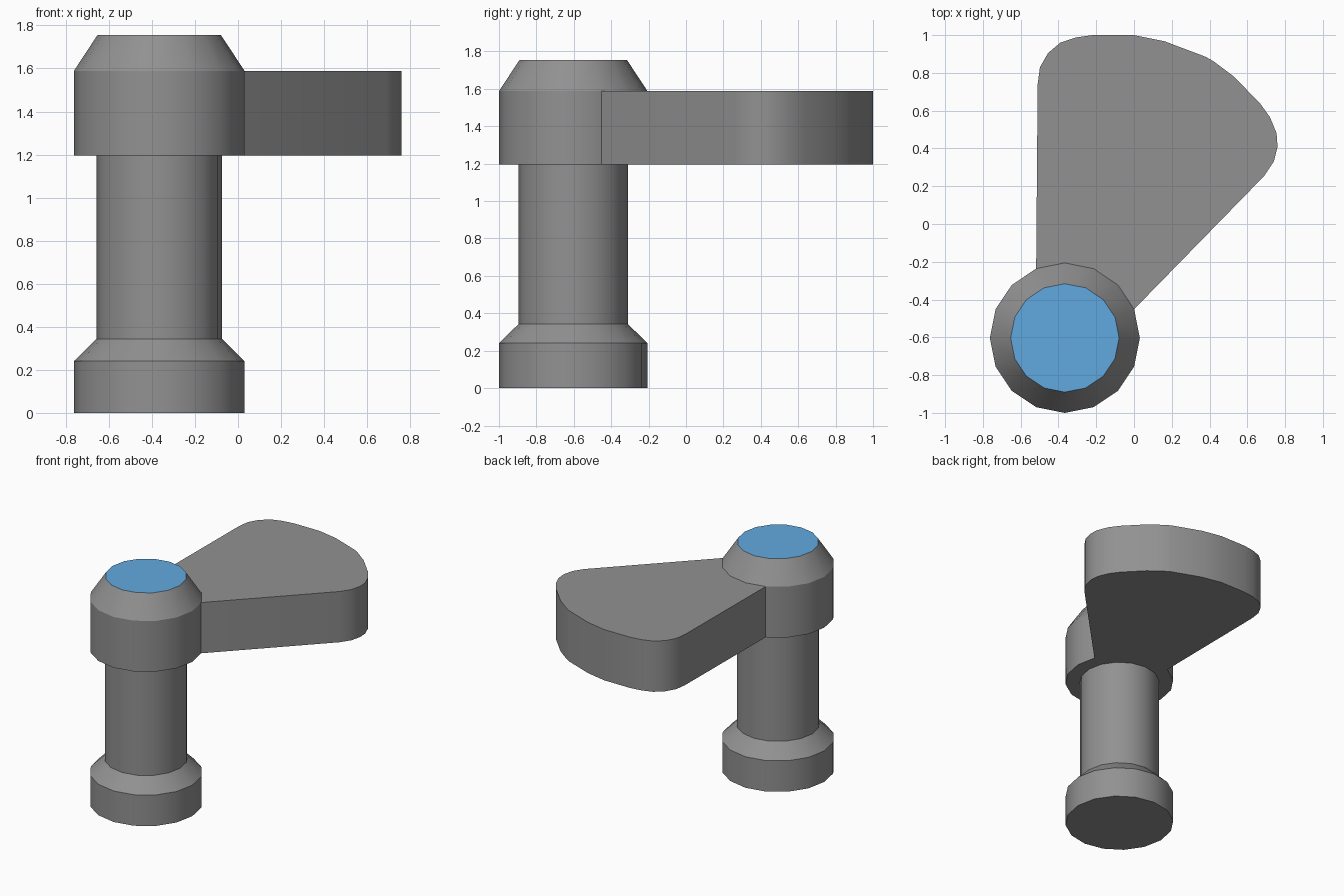
import bpy, bmesh
from math import cos, sin, tau, radians

if "Cube" in bpy.data.objects:
    bpy.data.objects.remove(bpy.data.objects["Cube"])

CX, CY, R, SIDES = -0.366, -0.603, 0.397, 16
Z0, Z1 = 1.195, 1.588


def ring_point(i, r):
    a = tau * i / SIDES
    return CX + r * cos(a), CY + r * sin(a)


def finish(name, bm):
    bmesh.ops.recalc_face_normals(bm, faces=bm.faces)
    mesh = bpy.data.meshes.new(name)
    bm.to_mesh(mesh)
    bm.free()
    obj = bpy.data.objects.new(name, mesh)
    bpy.context.collection.objects.link(obj)
    bpy.ops.object.select_all(action='DESELECT')
    obj.select_set(True)
    bpy.context.view_layer.objects.active = obj
    bpy.ops.object.shade_smooth_by_angle(angle=radians(30))
    return obj


grey = bpy.data.materials.new("dark_grey")
grey.diffuse_color = (0.285, 0.285, 0.285, 1)
grey.use_nodes = True
grey.node_tree.nodes["Principled BSDF"].inputs["Base Color"].default_value = grey.diffuse_color
blue = bpy.data.materials.new("blue")
blue.diffuse_color = (0.12, 0.40, 0.75, 1)
blue.use_nodes = True
blue.node_tree.nodes["Principled BSDF"].inputs["Base Color"].default_value = blue.diffuse_color

# Column: turned post with foot, shaft, collar and chamfered cap
profile = [(R, 0), (R, 0.24), (0.292, 0.343), (0.292, Z0),
           (R, Z0), (R, Z1), (0.287, 1.755)]
bm = bmesh.new()
rings = [[bm.verts.new((*ring_point(i, r), z)) for i in range(SIDES)] for r, z in profile]
for a, b in zip(rings, rings[1:]):
    for i in range(SIDES):
        j = (i + 1) % SIDES
        bm.faces.new((a[i], a[j], b[j], b[i]))
bm.faces.new(rings[0])
bm.faces.new(rings[-1]).material_index = 1
column = finish("column", bm)
column.data.materials.append(grey)
column.data.materials.append(blue)

# Arm: rounded wedge whose inner end follows the collar
outer = [(-0.51, 0.74), (-0.498, 0.83), (-0.455, 0.905), (-0.39, 0.96), (-0.31, 0.987),
         (-0.22, 1.0), (0.0, 1.0), (0.16, 0.968), (0.38, 0.885), (0.42, 0.862),
         (0.53, 0.78), (0.67, 0.635), (0.72, 0.565), (0.755, 0.48), (0.76, 0.41),
         (0.74, 0.33), (0.69, 0.255)]
inner = [ring_point(i, R) for i in range(1, 6)]
outline = inner + outer
bm = bmesh.new()
low, high = [[bm.verts.new((x, y, z)) for x, y in outline] for z in (Z0, Z1)]
bm.faces.new(low)
bm.faces.new(high)
n = len(outline)
for i in range(len(inner) - 1, n):
    j = (i + 1) % n
    bm.faces.new((low[i], low[j], high[j], high[i]))
finish("arm", bm).data.materials.append(grey)
